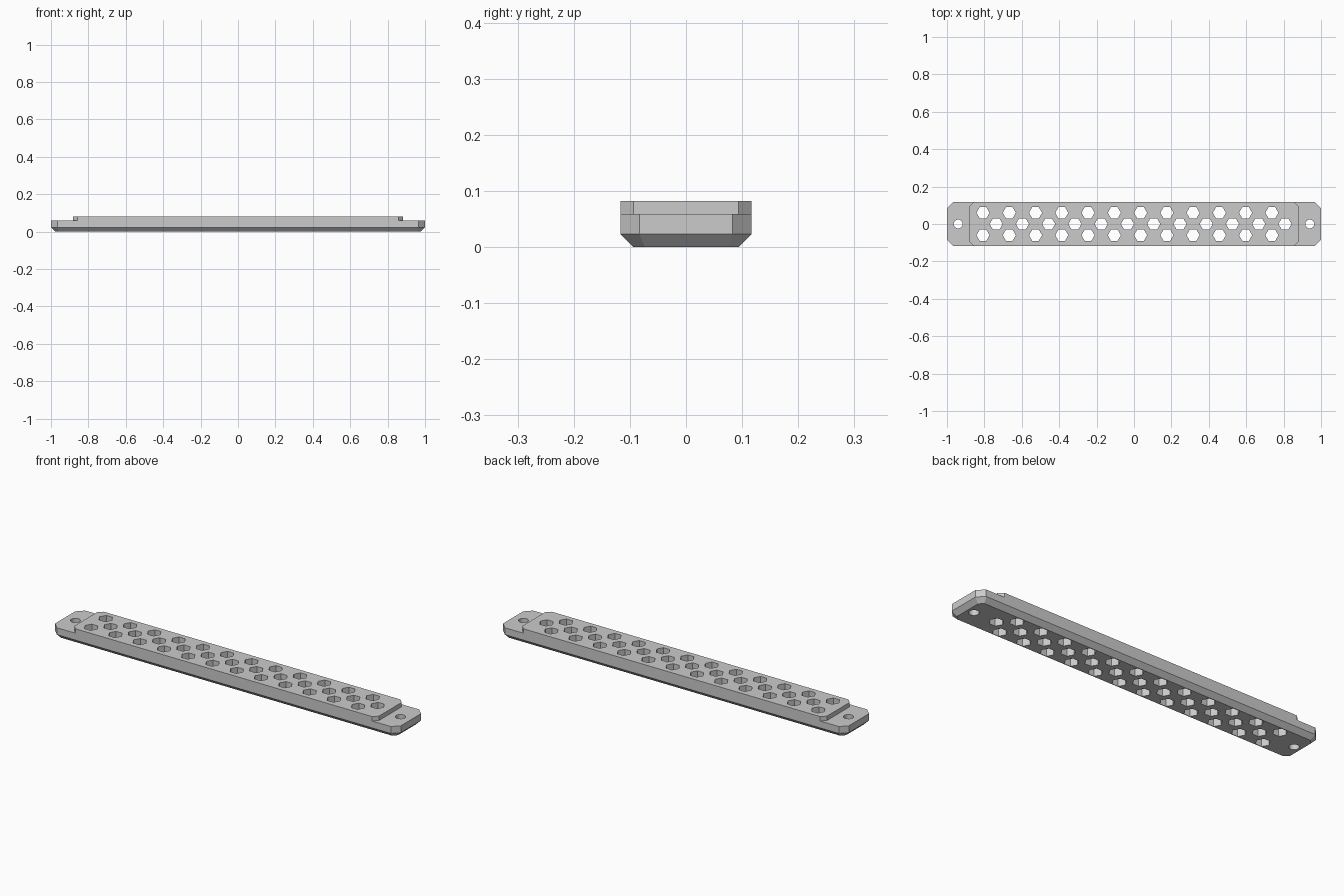
import bpy
import bmesh
import math

cube = bpy.data.objects.get("Cube")
if cube:
    bpy.data.objects.remove(cube, do_unlink=True)

HALF_LENGTH, HALF_WIDTH = 1.0, 0.117
DECK_LENGTH, DECK_CUT = 0.881, 0.023
CHAMFER, CORNER_CUT = 0.023, 0.034
BASE_TOP, DECK_TOP = 0.059, 0.082

grey = bpy.data.materials.new("plain grey")
grey.use_nodes = True
colour = (0.6, 0.6, 0.6, 1)
grey.diffuse_color = colour
grey.node_tree.nodes["Principled BSDF"].inputs["Base Color"].default_value = colour


def octagon(hx, hy, cut):
    """Rectangle outline with its four corners cut at 45 degrees."""
    return [(hx, cut - hy), (hx, hy - cut), (hx - cut, hy), (cut - hx, hy),
            (-hx, hy - cut), (-hx, cut - hy), (cut - hx, -hy), (hx - cut, -hy)]


def polygon(cx, cy, radius, sides):
    return [(cx + radius * math.cos(math.tau * i / sides),
             cy + radius * math.sin(math.tau * i / sides)) for i in range(sides)]


def loft(bm, layers):
    """Closed solid through (outline, height) layers, bottom to top."""
    rings = [[bm.verts.new((x, y, z)) for x, y in outline] for outline, z in layers]
    bm.faces.new(rings[0][::-1])
    bm.faces.new(rings[-1])
    n = len(rings[0])
    for low, high in zip(rings, rings[1:]):
        for i in range(n):
            j = (i + 1) % n
            bm.faces.new((low[i], low[j], high[j], high[i]))


def make_object(name, solids):
    bm = bmesh.new()
    for layers in solids:
        loft(bm, layers)
    mesh = bpy.data.meshes.new(name)
    bm.to_mesh(mesh)
    bm.free()
    mesh.materials.append(grey)
    obj = bpy.data.objects.new(name, mesh)
    bpy.context.collection.objects.link(obj)
    return obj


def combine(target, other, operation):
    mod = target.modifiers.new(operation.title(), 'BOOLEAN')
    mod.operation, mod.solver, mod.object = operation, 'EXACT', other
    bpy.context.view_layer.objects.active = target
    bpy.ops.object.modifier_apply(modifier=mod.name)
    bpy.data.objects.remove(other, do_unlink=True)


# Base plate with cut corners and a chamfered underside
outline = octagon(HALF_LENGTH, HALF_WIDTH, CORNER_CUT)
foot = octagon(HALF_LENGTH - CHAMFER, HALF_WIDTH - CHAMFER,
               CORNER_CUT - CHAMFER * (2 - math.sqrt(2)))
plate = make_object("vent_plate", [[(foot, 0), (outline, CHAMFER), (outline, BASE_TOP)]])

# Raised deck, flush with the long sides
deck_outline = octagon(DECK_LENGTH, HALF_WIDTH, DECK_CUT)
deck = make_object("raised_deck", [[(deck_outline, BASE_TOP), (deck_outline, DECK_TOP)]])
combine(plate, deck, 'UNION')

# Staggered hexagonal vents and a round screw hole at each end
COUNT, PITCH, ROW = 12, 0.1404, 0.06
holes = [polygon(side * 0.94, 0, 0.024, 24) for side in (-1, 1)]
for row in (-1, 0, 1):
    shift = 0.25 if row == 0 else -0.25
    for i in range(COUNT):
        x = (i - (COUNT - 1) / 2 + shift) * PITCH
        holes.append(polygon(x, row * ROW, 0.035, 6))
cutter = make_object("hole_cutter", [[(h, -0.1), (h, 0.2)] for h in holes])
combine(plate, cutter, 'DIFFERENCE')

# Merge leftover coplanar strips, then round off only the screw holes
bm = bmesh.new()
bm.from_mesh(plate.data)
bmesh.ops.remove_doubles(bm, verts=bm.verts, dist=0.00001)
bm.to_mesh(plate.data)
bm.free()
plate.select_set(True)
bpy.ops.object.shade_smooth_by_angle(angle=math.radians(25))
